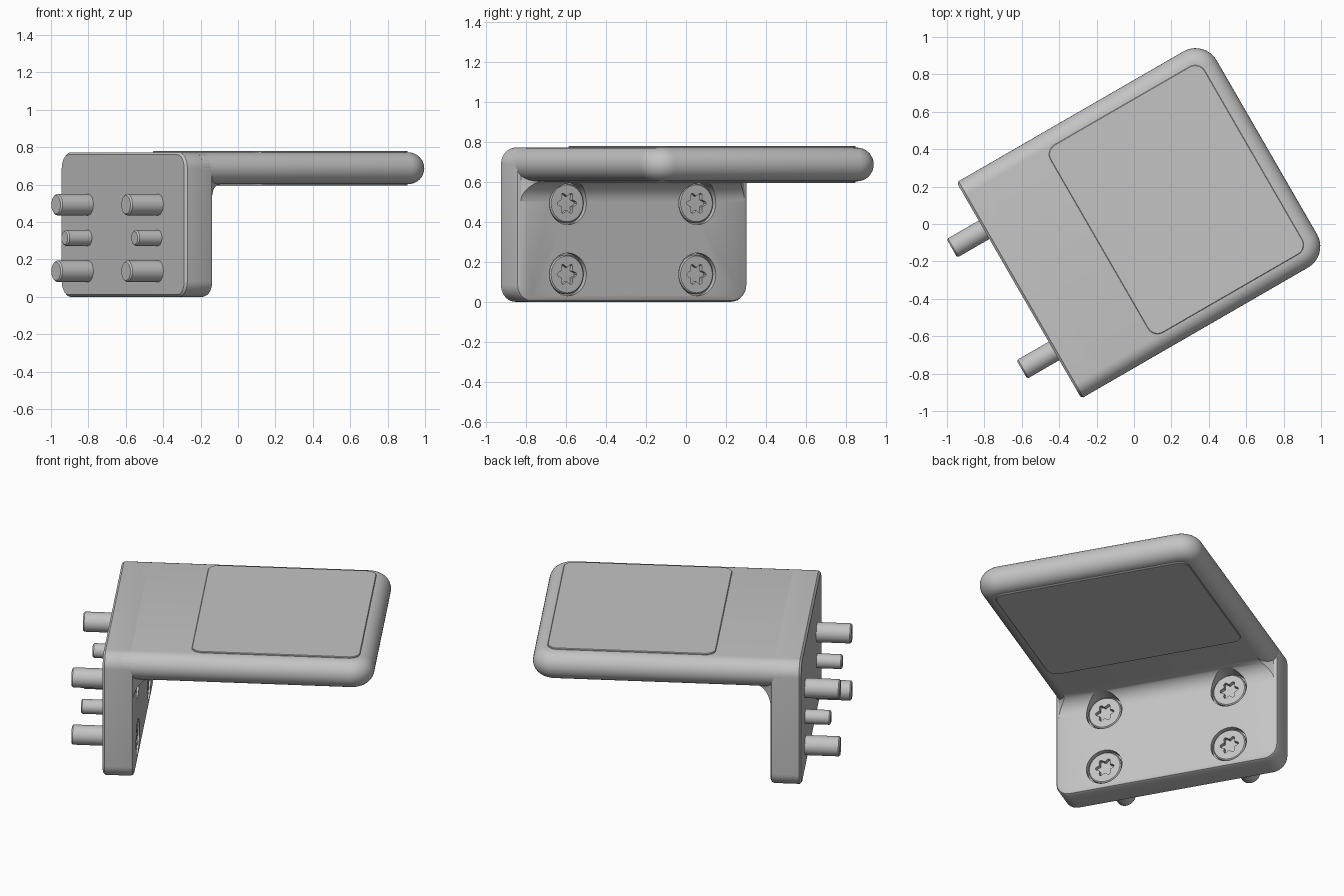
import bpy, bmesh
from math import sin, cos, pi, radians

cube = bpy.data.objects.get("Cube")
if cube:
    bpy.data.objects.remove(cube)

TURN = radians(30)              # whole bracket is turned about z
HALF = 0.667                    # half width of the bracket
BACK, INNER, TIP = -0.71, -0.535, 0.82
ARM_MID, ARM_R = 0.6875, 0.0845  # arm centre height and edge radius

metal = bpy.data.materials.new("brushed grey")
metal.diffuse_color = (0.55, 0.55, 0.55, 1)
metal.use_nodes = True
metal.node_tree.nodes["Principled BSDF"].inputs["Base Color"].default_value = (0.55, 0.55, 0.55, 1)


def finish(name, bm):
    bmesh.ops.remove_doubles(bm, verts=bm.verts, dist=1e-5)
    bmesh.ops.recalc_face_normals(bm, faces=bm.faces)
    mesh = bpy.data.meshes.new(name)
    bm.to_mesh(mesh)
    bm.free()
    smooth(mesh)
    mesh.materials.append(metal)
    ob = bpy.data.objects.new(name, mesh)
    ob.rotation_euler.z = TURN
    bpy.context.collection.objects.link(ob)
    return ob


def smooth(mesh):
    for p in mesh.polygons:
        p.use_smooth = True
    mesh.set_sharp_from_angle(angle=radians(30))


def loft(name, rings, axis):
    """Skin a list of (outline, height) rings along the u or z axis, with end caps."""
    bm = bmesh.new()
    rows = []
    for outline, h in rings:
        rows.append([bm.verts.new((h, a, b) if axis == "u" else (a, b, h)) for a, b in outline])
    n = len(rows[0])
    for lo, hi in zip(rows, rows[1:]):
        for i in range(n):
            j = (i + 1) % n
            bm.faces.new((lo[i], lo[j], hi[j], hi[i]))
    bm.faces.new(rows[0])
    bm.faces.new(rows[-1])
    return finish(name, bm)


def rounded(a0, a1, b0, b1, r_near, r_far, n=10):
    """Rectangle outline with one corner radius at a0 and another at a1."""
    corners = [(a1 - r_far, b1 - r_far, r_far, 0), (a0 + r_near, b1 - r_near, r_near, 1),
               (a0 + r_near, b0 + r_near, r_near, 2), (a1 - r_far, b0 + r_far, r_far, 3)]
    return [(a + r * cos((q + i / n) * pi / 2), b + r * sin((q + i / n) * pi / 2))
            for a, b, r, q in corners for i in range(n + 1)]


def circle(a, b, r, n=48, wave=0.0):
    return [(a + (r + wave * cos(12 * pi * i / n)) * cos(2 * pi * i / n),
             b + (r + wave * cos(12 * pi * i / n)) * sin(2 * pi * i / n)) for i in range(n)]


# Upright mounting plate
def plate_ring(d):
    return rounded(-HALF + d, HALF - d, d, 0.772 - d, 0.085 - d, 0.085 - d)


plate = loft("mounting_plate", [(plate_ring(0.012), BACK), (plate_ring(0), BACK + 0.012),
                                (plate_ring(0), INNER - 0.02), (plate_ring(0.006), INNER - 0.006),
                                (plate_ring(0.02), INNER)], "u")

# Horizontal arm with fully rounded edges
rings = []
for k in range(17):
    a = -pi / 2 + pi * k / 16
    d = ARM_R * (1 - cos(a))
    rings.append((rounded(-0.6, TIP - d, -HALF + d, HALF - d, 0, 0.13 - d), ARM_MID + ARM_R * sin(a)))
loft("arm", rings, "z")

# Concave fillet between plate and arm
bm = bmesh.new()
R, N = 0.1, 12
rows = []
for i in range(N + 1):
    t = pi / 2 * i / N
    w = HALF - 0.02 - 0.0645 * sin(t) ** 2
    rows.append([bm.verts.new((INNER + R - R * cos(t), s * w, 0.503 + R * sin(t))) for s in (-1, 1)])
apex = [bm.verts.new((INNER - 0.015, s * 0.66, 0.66)) for s in (-1, 1)]
for p, q in zip(rows, rows[1:]):
    bm.faces.new((p[0], p[1], q[1], q[0]))
    for s in (0, 1):
        bm.faces.new((apex[s], p[s], q[s]))
bm.faces.new((apex[0], apex[1], rows[0][1], rows[0][0]))
bm.faces.new((apex[0], apex[1], rows[-1][1], rows[-1][0]))
fillet = finish("inner_fillet", bm)

# Thin pads on top and bottom of the arm
for name, z0, z1 in (("top_pad", 0.76, 0.78), ("bottom_pad", 0.615, 0.595)):
    step = 0.003 if z1 > z0 else -0.003
    loft(name, [(rounded(-0.215, 0.738, -0.58, 0.58, 0.06, 0.06), z0),
                (rounded(-0.215, 0.738, -0.58, 0.58, 0.06, 0.06), z1 - step),
                (rounded(-0.212, 0.735, -0.577, 0.577, 0.057, 0.057), z1)], "z")


def pin(name, v, z, r, end):
    loft(name, [(circle(v, z, r - 0.008), end), (circle(v, z, r), end + 0.008),
                (circle(v, z, r), BACK + 0.03)], "u")


# Pins on the back, screws in recesses on the inner face
for side, v in (("left", 0.374), ("right", -0.374)):
    pin(side + "_locating_pin", v, 0.315, 0.042, -0.855)
    for level, z in (("upper", 0.493), ("lower", 0.137)):
        tag = side + "_" + level
        pin(tag + "_bolt_end", v, z, 0.057, -0.908)
        cutter = loft("recess_cutter", [(circle(v, z, 0.107), INNER - 0.03),
                                        (circle(v, z, 0.107), INNER + 0.15)], "u")
        cutter.hide_render = True
        for ob in (plate, fillet) if level == "upper" else (plate,):
            mod = ob.modifiers.new("recess", "BOOLEAN")
            mod.operation = "DIFFERENCE"
            mod.solver = "EXACT"
            mod.object = cutter
            bpy.context.view_layer.objects.active = ob
            bpy.ops.object.modifier_apply(modifier=mod.name)
        bpy.data.objects.remove(cutter)
        # Screw head with a six-lobed socket
        loft(tag + "_screw_head", [(circle(v, z, 0.098), INNER - 0.04),
                                   (circle(v, z, 0.098), INNER - 0.014),
                                   (circle(v, z, 0.092), INNER - 0.008),
                                   (circle(v, z, 0.046, wave=0.01), INNER - 0.008),
                                   (circle(v, z, 0.044, wave=0.01), INNER - 0.036)], "u")

for ob in (plate, fillet):
    smooth(ob.data)
